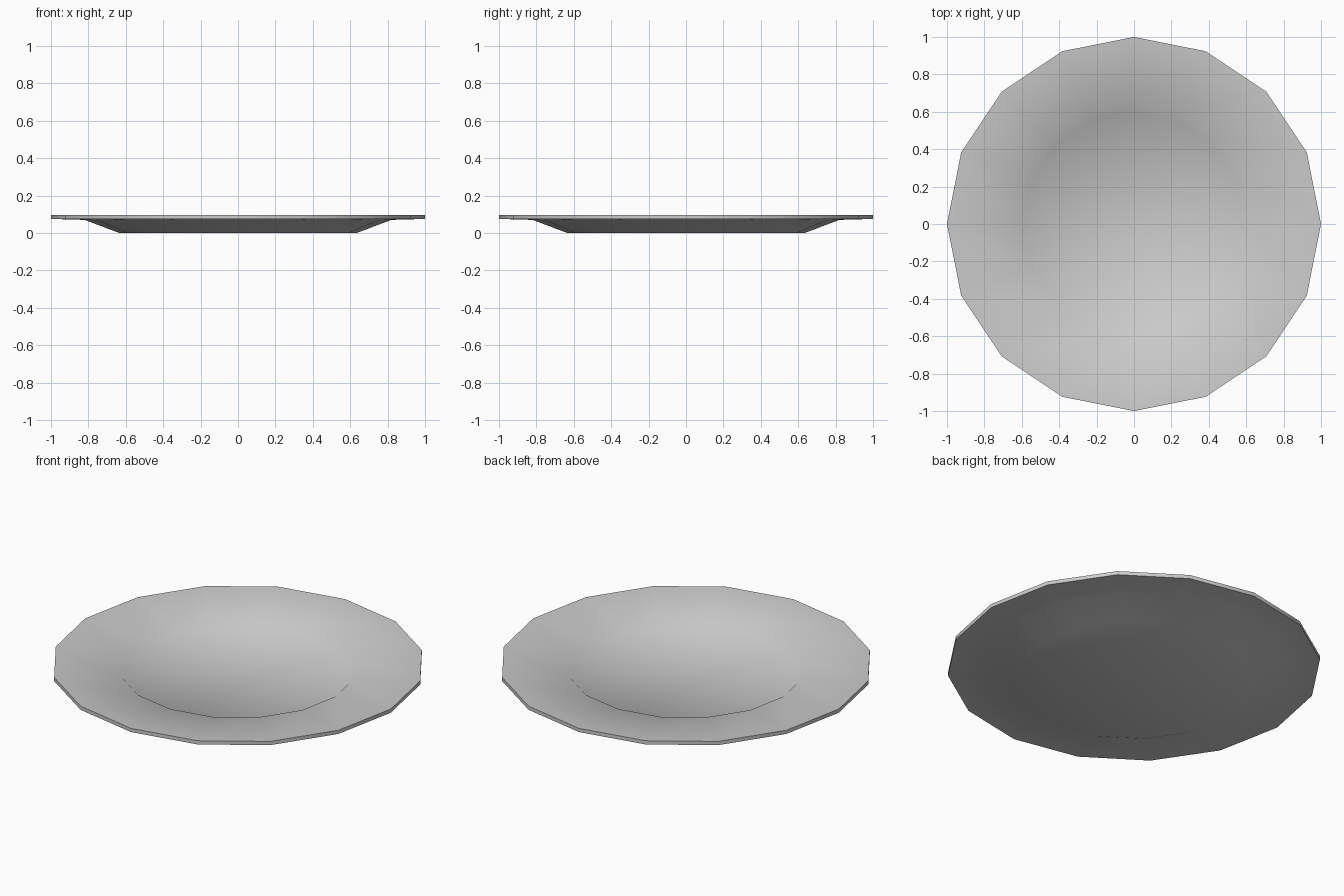
import bpy, bmesh
from math import cos, sin, pi, radians

if "Cube" in bpy.data.objects:
    bpy.data.objects.remove(bpy.data.objects["Cube"])

SIDES = 16

# Half cross-section (radius, height), from base edge round the rim to the well floor
PROFILE = [(0.635, 0.0), (0.82, 0.07), (1.0, 0.075), (1.0, 0.097),
           (0.637, 0.073), (0.60, 0.042)]


def lathe(name, profile, sides):
    """Spin a profile round z and cap both ends with flat discs."""
    bm = bmesh.new()
    rings = [[bm.verts.new((r * cos(2 * pi * i / sides), r * sin(2 * pi * i / sides), z))
              for i in range(sides)] for r, z in profile]
    for a, b in zip(rings, rings[1:]):
        for i in range(sides):
            j = (i + 1) % sides
            bm.faces.new((a[i], a[j], b[j], b[i]))
    bm.faces.new(rings[0][::-1])
    bm.faces.new(rings[-1])
    bmesh.ops.recalc_face_normals(bm, faces=bm.faces)
    mesh = bpy.data.meshes.new(name)
    bm.to_mesh(mesh)
    bm.free()
    obj = bpy.data.objects.new(name, mesh)
    bpy.context.collection.objects.link(obj)
    return obj


# Dinner plate with a sloping rim and a sunken well
plate = lathe("plate", PROFILE, SIDES)
bpy.context.view_layer.objects.active = plate
plate.select_set(True)
bpy.ops.object.shade_smooth_by_angle(angle=radians(50))
